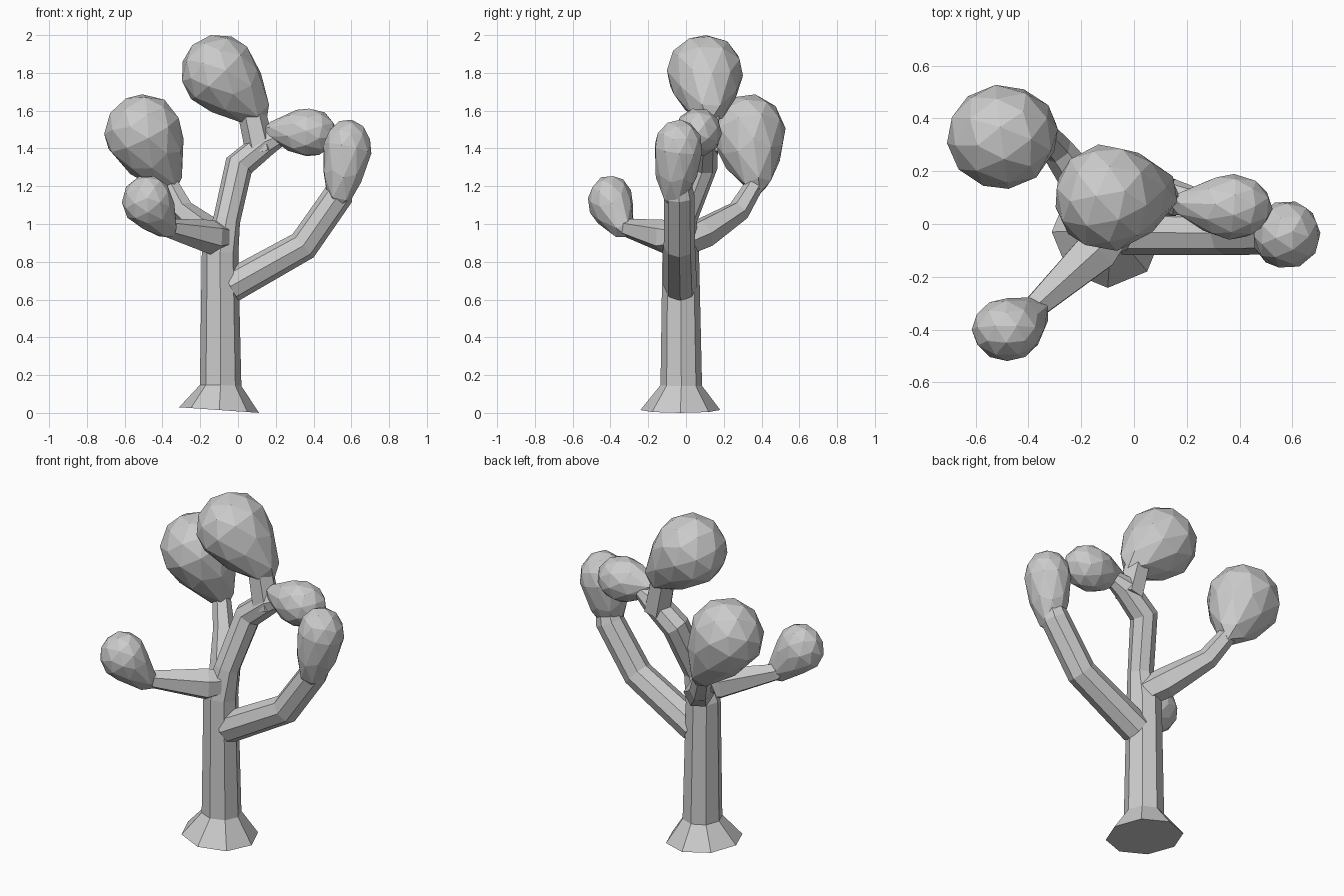
import bpy, bmesh, math
from mathutils import Vector, Matrix

cube = bpy.data.objects.get("Cube")
if cube:
    bpy.data.objects.remove(cube, do_unlink=True)

grey = bpy.data.materials.new("plain_grey")
grey.use_nodes = True
grey.diffuse_color = (0.6, 0.6, 0.6, 1)
grey.node_tree.nodes["Principled BSDF"].inputs["Base Color"].default_value = (0.6, 0.6, 0.6, 1)


def finish(name, bm):
    bmesh.ops.recalc_face_normals(bm, faces=bm.faces)
    mesh = bpy.data.meshes.new(name)
    bm.to_mesh(mesh)
    bm.free()
    mesh.materials.append(grey)
    obj = bpy.data.objects.new(name, mesh)
    bpy.context.collection.objects.link(obj)
    return obj


def limb(name, path, sides=8):
    """Capped faceted tube through (x, y, z, radius) stations, mitred at the bends."""
    bm = bmesh.new()
    pts = [Vector(p[:3]) for p in path]
    dirs = [(b - a).normalized() for a, b in zip(pts, pts[1:])]
    side = dirs[0].cross(Vector((0, 1, 0))).normalized()
    rings, last = [], dirs[0]
    for i, p in enumerate(pts):
        t = (dirs[max(i - 1, 0)] + dirs[min(i, len(dirs) - 1)]).normalized()
        side = last.rotation_difference(t) @ side
        last = t
        rings.append([bm.verts.new(p + path[i][3] * (Matrix.Rotation(math.tau * k / sides, 3, t) @ side))
                      for k in range(sides)])
    for a, b in zip(rings, rings[1:]):
        for k in range(sides):
            n = (k + 1) % sides
            bm.faces.new((a[k], a[n], b[n], b[k]))
    bm.faces.new(rings[0])
    bm.faces.new(rings[-1])
    return finish(name, bm)


def foliage(name, centre, radii, tip, sharpness=0.4, start=0.45):
    """Low-poly ball whose side nearest the branch is drawn out towards a tip."""
    bm = bmesh.new()
    bmesh.ops.create_icosphere(bm, subdivisions=2, radius=1)
    centre, tip = Vector(centre), Vector(tip)
    size = Matrix.Diagonal(radii)
    pull = (tip - centre).normalized()
    bm.transform(Vector((0, 0, 1)).rotation_difference(pull).to_matrix().to_4x4())
    shift = tip - centre - size @ pull
    for v in bm.verts:
        amount = max(0, (v.co.dot(pull) - start) / (1 - start))
        ball = centre + size @ v.co
        v.co = (ball + shift * amount).lerp(ball.lerp(tip, amount), sharpness)
    return finish(name, bm)


# Trunk with flared, slightly tilted foot, rising into the leaning leader
trunk = limb("trunk", [(-0.1, -0.03, 0.015, 0.212), (-0.092, -0.025, 0.145, 0.11),
                       (-0.095, -0.028, 0.85, 0.097), (-0.06, -0.015, 1.02, 0.072),
                       (0.005, 0.09, 1.31, 0.078), (0.15, 0.1, 1.43, 0.07),
                       (0.24, 0.09, 1.47, 0.045)])
for v in trunk.data.vertices:
    if v.co.z < 0.1:
        v.co.z = 0.015 - (v.co.x + 0.1) * 0.07

# Branches
limb("top_branch", [(0.12, 0.1, 1.38, 0.08), (0.075, 0.11, 1.58, 0.075), (0.0, 0.1, 1.72, 0.05)], 6)
limb("left_branch", [(-0.04, -0.03, 0.67, 0.088), (0.345, -0.035, 0.885, 0.083),
                     (0.53, -0.035, 1.15, 0.08), (0.56, -0.04, 1.25, 0.06)])
limb("front_branch", [(-0.09, -0.05, 0.93, 0.075), (-0.14, -0.1, 0.93, 0.092),
                      (-0.37, -0.31, 0.98, 0.052), (-0.44, -0.37, 1.05, 0.04)], 6)
limb("back_branch", [(-0.09, 0.0, 0.91, 0.08), (-0.15, 0.09, 0.95, 0.085),
                     (-0.29, 0.28, 1.07, 0.06), (-0.37, 0.37, 1.22, 0.05),
                     (-0.42, 0.36, 1.32, 0.04)], 6)

# Foliage
foliage("top_foliage", (-0.1, 0.1, 1.8), (0.205, 0.205, 0.205), (0.15, 0.125, 1.54), 0.3, 0.35)
foliage("back_foliage", (-0.5, 0.33, 1.48), (0.21, 0.2, 0.21), (-0.34, 0.39, 1.16), 0.4, 0.35)
foliage("front_foliage", (-0.48, -0.4, 1.12), (0.135, 0.12, 0.14), (-0.34, -0.31, 0.93), 0.2)
foliage("inner_foliage", (0.37, 0.065, 1.485), (0.155, 0.125, 0.13), (0.13, 0.08, 1.5), 0.5)
foliage("outer_foliage", (0.58, -0.04, 1.4), (0.128, 0.13, 0.155), (0.525, -0.07, 1.08), 0.1, 0.1)
